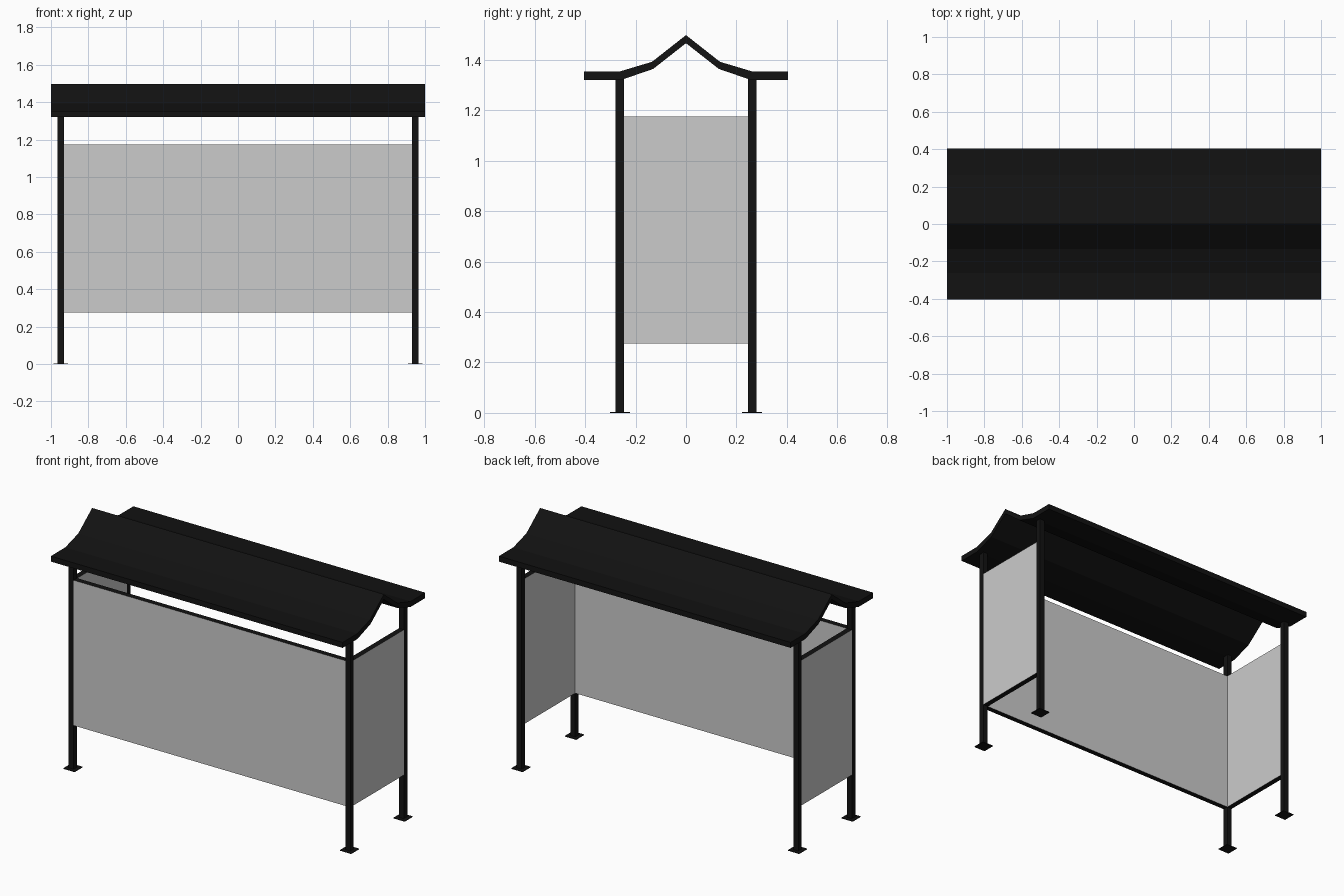
import bpy, bmesh

if "Cube" in bpy.data.objects:
    bpy.data.objects.remove(bpy.data.objects["Cube"])

POST_X, POST_Y, POST_W = 0.948, 0.262, 0.034
PANEL_Z0, PANEL_Z1 = 0.275, 1.175

black = bpy.data.materials.new("black_metal")
black.diffuse_color = (0.006, 0.006, 0.006, 1)
black.use_nodes = True
black.node_tree.nodes["Principled BSDF"].inputs["Base Color"].default_value = black.diffuse_color


def finish(name, bm):
    bmesh.ops.recalc_face_normals(bm, faces=bm.faces)
    me = bpy.data.meshes.new(name)
    bm.to_mesh(me)
    bm.free()
    ob = bpy.data.objects.new(name, me)
    bpy.context.collection.objects.link(ob)
    return ob


def box(name, lo, hi):
    bm = bmesh.new()
    bmesh.ops.create_cube(bm, size=1)
    for v in bm.verts:
        for i in range(3):
            v.co[i] = lo[i] if v.co[i] < 0 else hi[i]
    return finish(name, bm)


def panel(name, lo, hi, thin_axis):
    # broad faces stay plain grey, the rim is black
    ob = box(name, lo, hi)
    ob.data.materials.append(None)
    ob.data.materials.append(black)
    for p in ob.data.polygons:
        p.material_index = 0 if abs(p.normal[thin_axis]) > 0.5 else 1


# Four posts with thin foot plates
h, f = POST_W / 2, 0.039
for sx, side in ((-1, "left"), (1, "right")):
    for sy, end in ((-1, "front"), (1, "back")):
        x, y = sx * POST_X, sy * POST_Y
        post = box(f"{end}_{side}_post", (x - h, y - h, 0), (x + h, y + h, 1.33))
        foot = box(f"{end}_{side}_foot_plate", (x - f, y - f, 0), (x + f, y + f, 0.004))
        post.data.materials.append(black)
        foot.data.materials.append(black)

# Wall panels: front and both sides, back left open
ix, iy = POST_X - h, POST_Y - h
panel("front_panel", (-ix, -POST_Y - h, PANEL_Z0), (ix, -iy, PANEL_Z1), 1)
for sx, side in ((-1, "left"), (1, "right")):
    x = sx * POST_X
    panel(f"{side}_panel", (x - h, -iy, PANEL_Z0), (x + h, iy, PANEL_Z1), 0)

# Folded roof: half profile mirrored, top and underside, extruded along x
top = [(-0.404, 1.354), (-0.262, 1.354), (-0.135, 1.392), (0, 1.498)]
under = [(-0.404, 1.32), (-0.258, 1.32), (-0.13, 1.364), (0, 1.466)]
top += [(-y, z) for y, z in reversed(top[:-1])]
under += [(-y, z) for y, z in reversed(under[:-1])]
bm = bmesh.new()
for i in range(len(top) - 1):
    section = [top[i], top[i + 1], under[i + 1], under[i]]
    for x in (-1, 1):
        bm.faces.new([bm.verts.new((x, y, z)) for y, z in section])
for line in (top, under):
    for a, b in zip(line, line[1:]):
        bm.faces.new([bm.verts.new((x, y, z)) for x, (y, z) in
                      ((-1, a), (1, a), (1, b), (-1, b))])
for i in (0, -1):
    a, b = top[i], under[i]
    bm.faces.new([bm.verts.new((x, y, z)) for x, (y, z) in
                  ((-1, a), (1, a), (1, b), (-1, b))])
bmesh.ops.remove_doubles(bm, verts=bm.verts, dist=0.0005)
roof = finish("roof", bm)
roof.data.materials.append(black)
